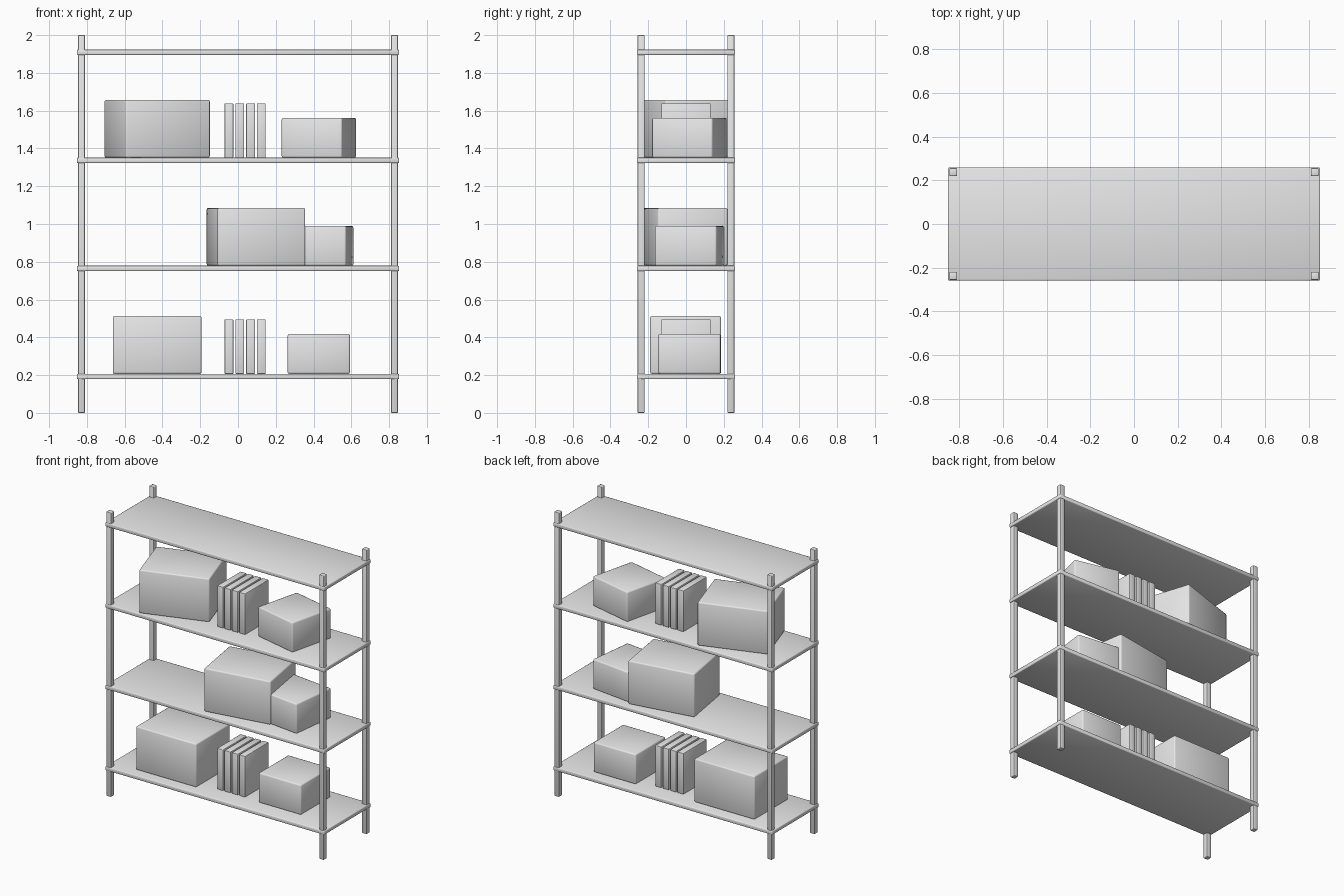
import bpy, bmesh, math
from mathutils import Matrix

if "Cube" in bpy.data.objects:
    bpy.data.objects.remove(bpy.data.objects["Cube"])

grey = bpy.data.materials.new("light_grey")
grey.diffuse_color = (0.8, 0.8, 0.8, 1)
grey.use_nodes = True
grey.node_tree.nodes["Principled BSDF"].inputs["Base Color"].default_value = grey.diffuse_color


def block(name, size, base, bevel, turn=0):
    """Rounded box standing on the point base, turned about z by degrees."""
    bm = bmesh.new()
    bmesh.ops.create_cube(bm, size=1, matrix=Matrix.Diagonal((*size, 1)))
    bmesh.ops.bevel(bm, geom=bm.edges[:], offset=bevel, segments=2,
                    profile=0.5, affect='EDGES')
    for f in bm.faces:
        f.smooth = True
    mesh = bpy.data.meshes.new(name)
    bm.to_mesh(mesh)
    bm.free()
    mesh.materials.append(grey)
    ob = bpy.data.objects.new(name, mesh)
    ob.location = (base[0], base[1], base[2] + size[2] / 2)
    ob.rotation_euler.z = math.radians(turn)
    bpy.context.collection.objects.link(ob)
    return ob


# Corner posts
for sx, side in ((-1, "left"), (1, "right")):
    for sy, end in ((-1, "front"), (1, "back")):
        block(f"{end}_{side}_post", (0.036, 0.036, 2.0),
              (sx * 0.8285, sy * 0.238, 0), 0.004)

# Shelves
THICK, STEP, FIRST = 0.028, 0.572, 0.179
for i in range(4):
    block(f"shelf_{i + 1}", (1.706, 0.518, THICK), (0, 0, FIRST + i * STEP), 0.005)


def shelf_top(i):
    return FIRST + THICK + i * STEP


# Storage boxes: shelf, big box x, big box turn, small box turn
for i, x, big_turn, small_turn in ((0, -0.428, 0, 0),
                                   (1, 0.095, 9.3, -7),
                                   (2, -0.428, 18, -13.5)):
    block(f"large_box_{i + 1}", (0.47, 0.375, 0.306),
          (x, -0.002, shelf_top(i)), 0.009, big_turn)
    block(f"small_box_{i + 1}", (0.33, 0.33, 0.211),
          (0.428, 0.018, shelf_top(i)), 0.009, small_turn)

# Rows of upright books
for i in (0, 2):
    for k in range(4):
        block(f"book_{i + 1}_{k + 1}", (0.046, 0.262, 0.288),
              (-0.048 + k * 0.0573, 0, shelf_top(i)), 0.003)
